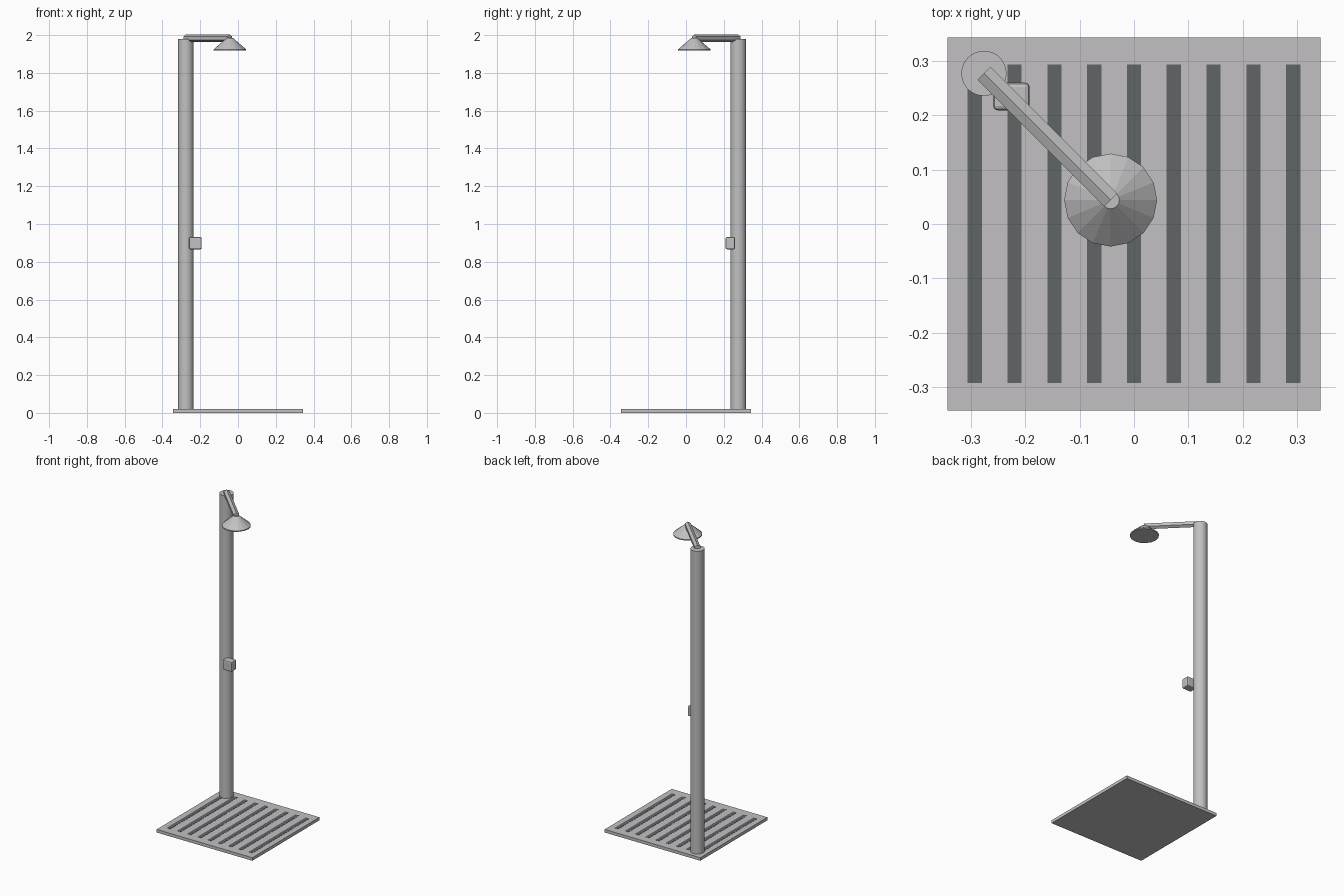
import bpy, math
from mathutils import Vector

if "Cube" in bpy.data.objects:
    bpy.data.objects.remove(bpy.data.objects["Cube"])


def make_material(name, rgb):
    m = bpy.data.materials.new(name)
    m.diffuse_color = (*rgb, 1)
    m.use_nodes = True
    m.node_tree.nodes["Principled BSDF"].inputs["Base Color"].default_value = m.diffuse_color
    return m


STEEL = make_material("brushed_steel", (0.54, 0.53, 0.54))
DARK = make_material("dark_slot", (0.115, 0.13, 0.132))


def finish(name, mat):
    ob = bpy.context.object
    ob.name = name
    ob.data.materials.append(mat)
    return ob


def box(name, lo, hi, mat, bevel=0):
    lo, hi = Vector(lo), Vector(hi)
    bpy.ops.mesh.primitive_cube_add(size=1, location=(lo + hi) / 2)
    ob = finish(name, mat)
    ob.scale = hi - lo
    bpy.ops.object.transform_apply(location=False, rotation=False, scale=True)
    if bevel:
        mod = ob.modifiers.new("rounded_edges", 'BEVEL')
        mod.width = bevel
        mod.segments = 2
    return ob


# Floor tray with drain slots
box("tray", (-0.343, -0.343, 0), (0.343, 0.343, 0.02), STEEL)
for i in range(9):
    x = (i - 4) * 0.0732
    box(f"drain_slot_{i + 1}", (x - 0.013, -0.292, 0.018),
        (x + 0.013, 0.293, 0.0212), DARK)

# Upright post in the back left corner
POST = Vector((-0.276, 0.277, 0))
HEAD = Vector((-0.043, 0.044, 0))
bpy.ops.mesh.primitive_cylinder_add(vertices=32, radius=0.0415, depth=1.965,
                                    location=POST + Vector((0, 0, 0.9975)))
finish("post", STEEL)
bpy.ops.object.shade_smooth_by_angle(angle=math.radians(30))

# Hexagonal arm, flat side up
span = HEAD - POST
bpy.ops.mesh.primitive_cylinder_add(vertices=6, radius=0.0195, depth=span.length,
                                    location=(POST + HEAD) / 2 + Vector((0, 0, 1.983)))
arm = finish("arm", STEEL)
arm.rotation_euler = (math.pi / 2, 0, math.atan2(span.y, span.x) + math.pi / 2)

# Shower head: faceted cone with a thin rim
bpy.ops.mesh.primitive_cone_add(vertices=16, radius1=0.0855, radius2=0.016, depth=0.06,
                                location=HEAD + Vector((0, 0, 1.955)))
finish("shower_head", STEEL)
bpy.ops.mesh.primitive_cylinder_add(vertices=16, radius=0.0855, depth=0.006,
                                    location=HEAD + Vector((0, 0, 1.922)))
finish("shower_head_rim", STEEL)

# Push button on the post
box("push_button", (-0.259, 0.209, 0.866), (-0.192, 0.260, 0.931), STEEL, bevel=0.008)
